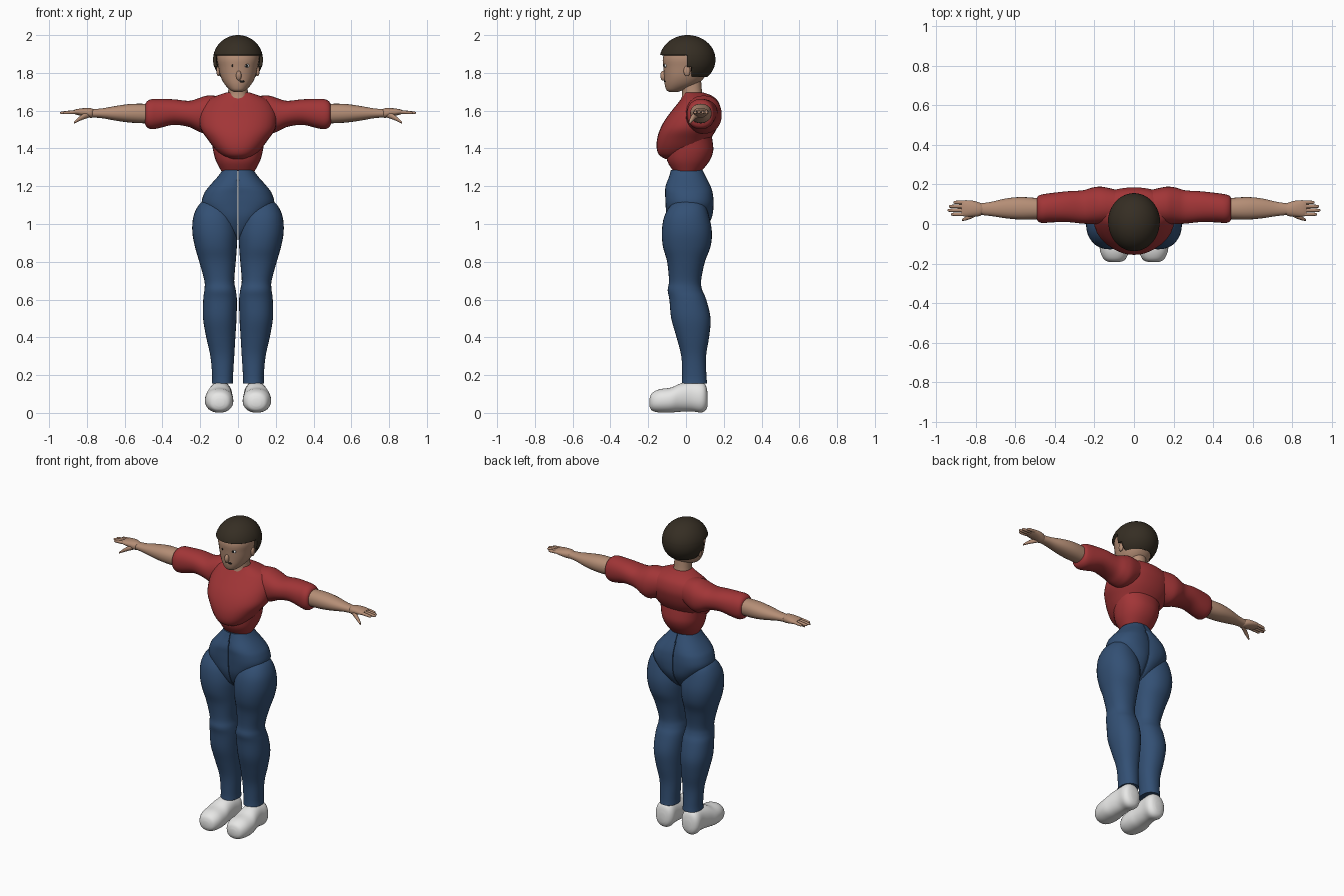
import bpy
import bmesh
import math
from mathutils import Matrix, Vector

cube = bpy.data.objects.get("Cube")
if cube:
    bpy.data.objects.remove(cube, do_unlink=True)


def material(name, red, green, blue):
    mat = bpy.data.materials.new(name)
    mat.use_nodes = True
    colour = (red, green, blue, 1)
    mat.diffuse_color = colour
    shader = next(n for n in mat.node_tree.nodes if n.type == "BSDF_PRINCIPLED")
    shader.inputs["Base Color"].default_value = colour
    shader.inputs["Roughness"].default_value = .8
    return mat


SKIN = material("skin", .46, .27, .18)
HAIR = material("dark brown hair", .036, .027, .017)
RED = material("red shirt", .36, .036, .038)
DENIM = material("blue denim", .033, .08, .175)
WHITE = material("white shoe", .8, .8, .79)
BLACK = material("black", .01, .01, .01)
parts = []


def finish(name, bm, mat, mirror=False):
    """Turn a bmesh into a named, optionally mirrored object."""
    bmesh.ops.recalc_face_normals(bm, faces=bm.faces[:])
    mesh = bpy.data.meshes.new(name)
    bm.to_mesh(mesh)
    bm.free()
    mesh.materials.append(mat)
    obj = bpy.data.objects.new(name, mesh)
    bpy.context.collection.objects.link(obj)
    if mirror:
        mod = obj.modifiers.new("mirror", "MIRROR")
        mod.use_mirror_merge = False
    parts.append(obj)
    return obj


def smooth_sections(sections, steps):
    """Fill in between the sections with a Catmull-Rom spline."""
    keys = [Vector(s) for s in sections]
    last = len(keys) - 1
    out = []
    for i in range(last):
        p, a, b, q = keys[max(i - 1, 0)], keys[i], keys[i + 1], keys[min(i + 2, last)]
        for k in range(steps):
            t = k / steps
            out.append(a + ((b - p) * t + (p * 2 - a * 5 + b * 4 - q) * t ** 2
                            + (a * 3 - p - b * 3 + q) * t ** 3) / 2)
    return out + [keys[-1]]


def loft(name, axis, sections, mat, mirror=False, sides=32, steps=4, power=2.2):
    """Skin rounded rings given as (position, low, high, low, high)."""
    bm = bmesh.new()
    rings = []
    for pos, u_lo, u_hi, v_lo, v_hi in smooth_sections(sections, steps):
        ring = []
        for k in range(sides):
            angle = math.tau * k / sides
            c, s = math.cos(angle), math.sin(angle)
            u = math.copysign(abs(c) ** (2 / power), c)
            v = math.copysign(abs(s) ** (2 / power), s)
            co = [(u_lo + u_hi + (u_hi - u_lo) * u) / 2, (v_lo + v_hi + (v_hi - v_lo) * v) / 2]
            co.insert("xyz".index(axis), pos)
            if mirror:
                co[0] = max(co[0], .002)
            ring.append(bm.verts.new(co))
        rings.append(ring)
    for a, b in zip(rings, rings[1:]):
        for k in range(sides):
            n = (k + 1) % sides
            bm.faces.new((a[k], a[n], b[n], b[k]))
    bm.faces.new(rings[0])
    bm.faces.new(rings[-1])
    return finish(name, bm, mat, mirror)


def ellipsoid(name, centre, radii, mat):
    bm = bmesh.new()
    bmesh.ops.create_uvsphere(bm, u_segments=20, v_segments=12, radius=1)
    bm.transform(Matrix.Translation(centre) @ Matrix.Diagonal((*radii, 1)))
    return finish(name, bm, mat)


# Trousers: two hip halves meeting in a centre seam, and the legs
loft("trouser_hips", "z", [
    (.92, -.01, .03, -.03, .04), (.96, -.03, .07, -.07, .09),
    (1.03, -.06, .135, -.1, .135), (1.1, -.08, .19, -.108, .146),
    (1.16, -.07, .18, -.11, .142), (1.2, -.07, .152, -.108, .13),
    (1.25, -.07, .108, -.09, .105), (1.285, -.07, .082, -.08, .088)], DENIM, True)
loft("trouser_legs", "z", [
    (1.13, .08, .17, -.04, .06), (1.1, .05, .208, -.08, .1),
    (1.04, .02, .236, -.115, .122), (.96, .004, .242, -.128, .137),
    (.88, .006, .228, -.122, .13), (.8, .012, .205, -.1, .1),
    (.7, .02, .178, -.09, .08), (.65, .012, .178, -.097, .086),
    (.6, .006, .184, -.088, .107), (.5, .008, .185, -.078, .13),
    (.4, .014, .168, -.05, .122), (.3, .02, .146, -.025, .106),
    (.2, .026, .137, -.02, .108), (.155, .026, .138, -.022, .112)], DENIM, True)

# Shoes
loft("shoes", "y", [
    (-.193, .075, .12, .035, .075), (-.18, .045, .15, .012, .105),
    (-.14, .027, .17, .002, .125), (-.08, .025, .175, .002, .134),
    (-.03, .03, .165, .006, .155), (.03, .032, .155, .008, .166),
    (.08, .03, .156, .002, .163), (.105, .045, .142, .015, .145),
    (.115, .07, .115, .04, .1)], WHITE, True)

# Shirt: tucked waist, full chest, and sleeves
loft("shirt_waist", "z", [
    (1.28, -.088, .088, -.068, .082), (1.33, -.115, .115, -.098, .122),
    (1.38, -.13, .13, -.105, .143), (1.43, -.138, .138, -.1, .142),
    (1.5, -.15, .15, -.08, .13)], RED)
loft("shirt_chest", "z", [
    (1.345, -.04, .04, -.11, -.03), (1.365, -.085, .085, -.142, .05),
    (1.4, -.124, .124, -.155, .1), (1.45, -.162, .162, -.153, .13),
    (1.5, -.196, .196, -.138, .16), (1.55, -.205, .205, -.112, .178),
    (1.6, -.2, .2, -.075, .185), (1.65, -.17, .17, -.035, .17),
    (1.68, -.11, .11, -.015, .135), (1.695, -.065, .065, -.012, .095)], RED)
loft("shirt_sleeves", "x", [
    (.08, .01, .17, 1.52, 1.675), (.16, 0, .188, 1.48, 1.68),
    (.21, 0, .184, 1.49, 1.665), (.26, .002, .17, 1.514, 1.652),
    (.34, .01, .165, 1.525, 1.66), (.42, .008, .156, 1.507, 1.662),
    (.46, .005, .15, 1.502, 1.66), (.483, .012, .142, 1.513, 1.648),
    (.492, .03, .125, 1.53, 1.63)], RED, True)

# Forearms and hands
loft("forearms", "x", [
    (.46, .025, .128, 1.532, 1.636), (.56, .022, .136, 1.536, 1.636),
    (.64, .028, .13, 1.546, 1.626), (.72, .04, .112, 1.56, 1.612),
    (.775, .046, .104, 1.564, 1.608)], SKIN, True, 24)
loft("palms", "x", [
    (.765, .05, .1, 1.565, 1.608), (.78, .04, .108, 1.562, 1.613),
    (.81, .038, .117, 1.568, 1.614), (.85, .037, .12, 1.577, 1.609),
    (.87, .042, .116, 1.583, 1.603)], SKIN, True, 24)
for i, (finger, tip) in enumerate(
        [("index", .925), ("middle", .942), ("ring", .935), ("little", .912)]):
    y, root = .049 + i * .02, .845
    rings = [(root + (tip - root) * t, y - r, y + r, 1.594 - t * .006 - r, 1.594 - t * .006 + r)
             for t, r in ((0, .009), (.5, .0095), (.9, .0075), (1, .003))]
    loft(finger + "_fingers", "x", rings, SKIN, True, 10, 3)
loft("thumbs", "x", [
    (.785, .045, .08, 1.565, 1.6), (.82, .028, .054, 1.553, 1.583),
    (.85, .018, .038, 1.54, 1.56), (.868, .015, .025, 1.531, 1.542)], SKIN, True, 12)

# Neck and head
loft("neck", "z", [(1.66, -.06, .06, -.025, .095), (1.7, -.052, .052, -.02, .085),
                   (1.76, -.05, .05, -.03, .08)], SKIN)
loft("head", "z", [
    (1.699, -.02, .02, -.088, -.045), (1.71, -.042, .042, -.104, -.01),
    (1.74, -.071, .071, -.113, .06), (1.78, -.092, .092, -.116, .1),
    (1.83, -.104, .104, -.12, .125), (1.88, -.112, .112, -.122, .135),
    (1.93, -.1, .1, -.1, .12), (1.965, -.06, .06, -.05, .07)], SKIN)
ellipsoid("nose", (.004, -.12, 1.785), (.014, .016, .026), SKIN)
for side in (-1, 1):
    ellipsoid("ear", (side * .104, .005, 1.81), (.01, .018, .028), SKIN)

# Face details
ellipsoid("left_eye_white", (.045, -.108, 1.838), (.015, .008, .01), WHITE)
ellipsoid("left_pupil", (.046, -.115, 1.838), (.007, .004, .008), BLACK)
ellipsoid("right_pupil", (-.03, -.117, 1.838), (.005, .004, .006), BLACK)
ellipsoid("mouth", (.02, -.112, 1.755), (.014, .004, .006), BLACK)

# Bowl-cut hair: a dome cut along a stepped hairline
fringe, temple, nape = 1.895, 1.83, 1.778
bm = bmesh.new()
bmesh.ops.create_uvsphere(bm, u_segments=48, v_segments=32, radius=1)
bm.transform(Matrix.Translation((0, .008, 1.87)) @ Matrix.Diagonal((.132, .148, .13, 1)))
for height in (fringe, temple, nape):
    bmesh.ops.bisect_plane(bm, geom=bm.verts[:] + bm.edges[:] + bm.faces[:],
                           plane_co=(0, 0, height), plane_no=(0, 0, 1))
for depth in (.005, .03):
    bmesh.ops.bisect_plane(bm, geom=bm.verts[:] + bm.edges[:] + bm.faces[:],
                           plane_co=(0, depth, 0), plane_no=(0, 1, 0))


def below_hairline(face):
    c = face.calc_center_median()
    edge = fringe if c.y < .005 else temple if c.y < .03 else nape
    return c.z < edge


bmesh.ops.delete(bm, geom=[f for f in bm.faces if below_hairline(f)], context="FACES")
hair = finish("hair", bm, HAIR)
shell = hair.modifiers.new("thickness", "SOLIDIFY")
shell.thickness = .018
shell.offset = -1

# Smooth shading with crisp hems and hairline
bpy.ops.object.select_all(action="DESELECT")
for obj in parts:
    obj.select_set(True)
bpy.context.view_layer.objects.active = parts[0]
bpy.ops.object.shade_smooth_by_angle(angle=math.radians(50))
